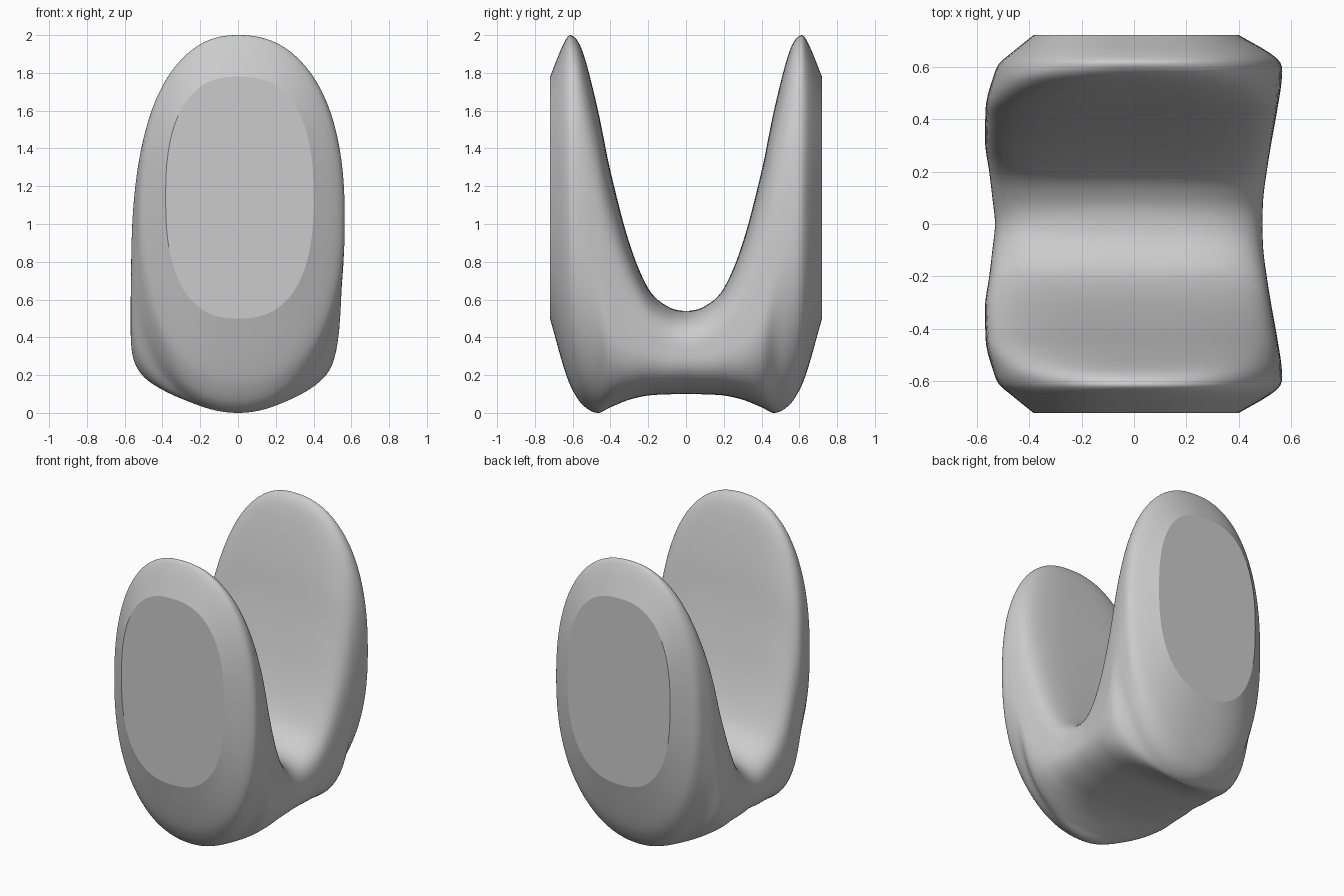
import bpy
import bmesh
from math import sin, cos, tau

cube = bpy.data.objects.get("Cube")
if cube:
    bpy.data.objects.remove(cube, do_unlink=True)

# Half of the body as stations from the middle to the outer face:
# depth, left width, right width, bottom, top, height of widest point,
# roundness of the upper half, roundness of the lower half
STATIONS = [
    (0, .49, .53, .1, .54, .31, 3, 2.6),
    (.1, .493, .54, .098, .565, .32, 3.3, 2.7),
    (.2, .506, .552, .092, .66, .36, 3.8, 2.8),
    (.3, .522, .567, .07, .9, .42, 4, 2.8),
    (.4, .54, .567, .03, 1.28, .55, 3.8, 2.5),
    (.47, .552, .562, 0, 1.62, .75, 3.3, 2.1),
    (.55, .563, .54, .045, 1.92, .95, 2.6, 2.2),
    (.61, .56, .515, .14, 2, 1.05, 2.3, 2.3),
    (.65, .52, .47, .25, 1.95, 1.1, 2.35, 2.4),
    (.72, .4, .383, .5, 1.78, 1.14, 2.5, 2.5),
]
SIDES = 96
SUBSTEPS = 6


def slope(table, i, k):
    """Finite-difference tangent of column k at row i."""
    a, b = max(i - 1, 0), min(i + 1, len(table) - 1)
    return (table[b][k] - table[a][k]) / (table[b][0] - table[a][0])


def resample(table):
    """Smooth cubic interpolation between the stations."""
    rows = []
    for i in range(len(table) - 1):
        p, q = table[i], table[i + 1]
        h = q[0] - p[0]
        for step in range(SUBSTEPS):
            t = step / SUBSTEPS
            ease = t * t * (3 - 2 * t)
            row = [p[0] + h * t]
            for k in range(1, len(p)):
                row.append(p[k] + (q[k] - p[k]) * ease
                           + h * t * (1 - t) ** 2 * slope(table, i, k)
                           - h * t * t * (1 - t) * slope(table, i + 1, k))
            rows.append(row)
    rows.append(table[-1])
    return rows


def section(bm, row):
    """One closed ring of the body, a superellipse with unequal quarters."""
    y, left, right, bottom, top, middle, upper, lower = row
    ring = []
    for i in range(SIDES):
        c, s = cos(tau * i / SIDES), sin(tau * i / SIDES)
        power = upper if s > 0 else lower
        r = (abs(c) ** power + abs(s) ** power) ** (-1 / power)
        width = left if c > 0 else right
        height = top - middle if s > 0 else middle - bottom
        ring.append(bm.verts.new((c * r * width, y, middle + s * r * height)))
    return ring


# Mirror the stations front to back, then smooth them into a full sweep
mirrored = [(-s[0], *s[1:]) for s in reversed(STATIONS[1:])]
sweep = resample(mirrored + STATIONS)

bm = bmesh.new()
rings = [section(bm, row) for row in sweep]
for a, b in zip(rings, rings[1:]):
    for i in range(SIDES):
        j = (i + 1) % SIDES
        bm.faces.new((a[i], a[j], b[j], b[i])).smooth = True

# Flat outer pads with a crisp rim
for ring in (rings[0], rings[-1]):
    pad = bm.faces.new(ring)
    for edge in pad.edges:
        edge.smooth = False
bmesh.ops.recalc_face_normals(bm, faces=bm.faces[:])

mesh = bpy.data.meshes.new("saddle_body")
bm.to_mesh(mesh)
bm.free()

grey = bpy.data.materials.new("neutral_grey")
grey.use_nodes = True
colour = (.6, .6, .6, 1)
grey.diffuse_color = colour
grey.node_tree.nodes["Principled BSDF"].inputs["Base Color"].default_value = colour
mesh.materials.append(grey)

body = bpy.data.objects.new("saddle_body", mesh)
bpy.context.collection.objects.link(body)
